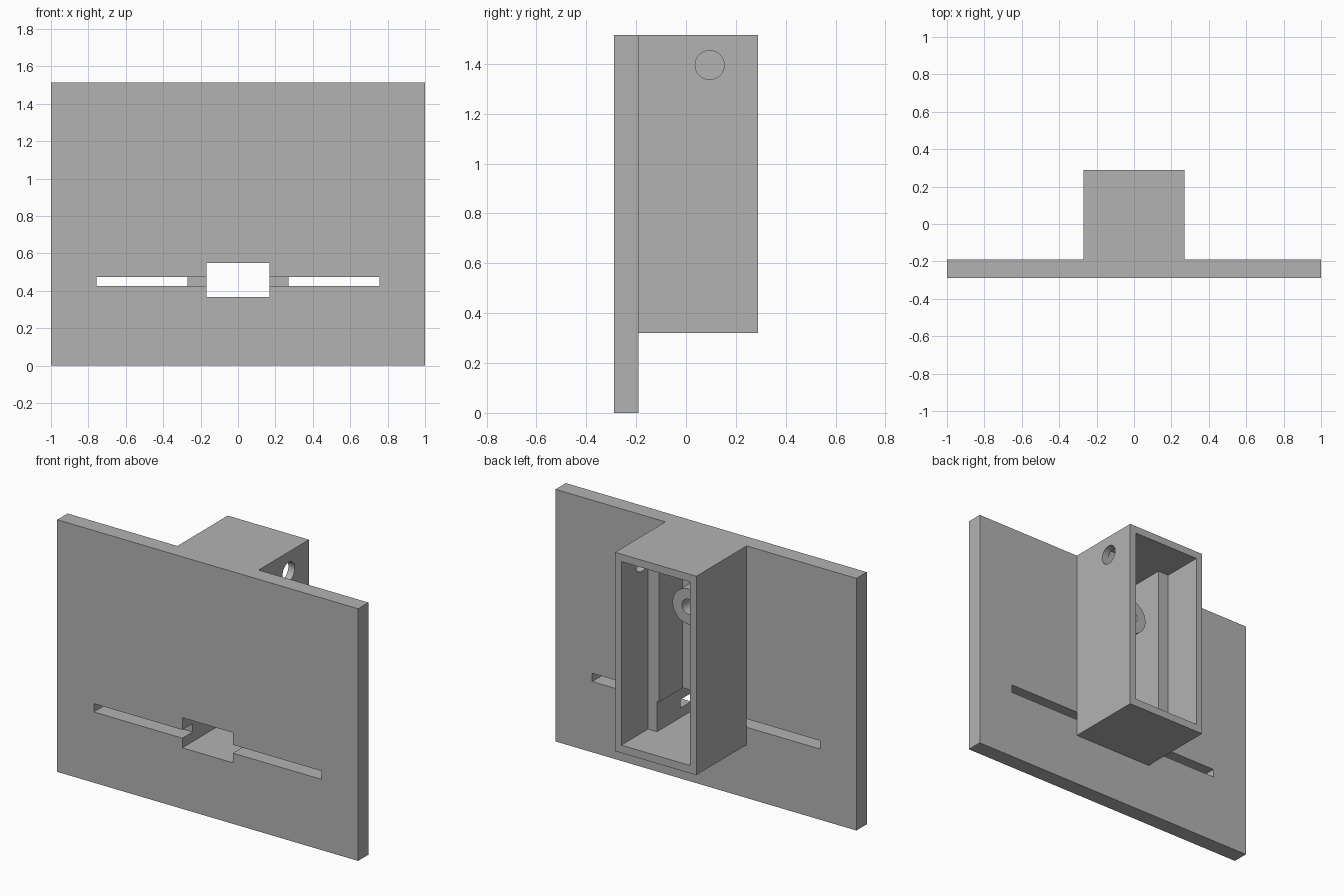
import bpy
import math

cube = bpy.data.objects.get("Cube")
if cube:
    bpy.data.objects.remove(cube, do_unlink=True)

grey = bpy.data.materials.new("plain grey")
grey.use_nodes = True
COLOUR = (0.45, 0.45, 0.45, 1)
grey.diffuse_color = COLOUR
grey.node_tree.nodes["Principled BSDF"].inputs["Base Color"].default_value = COLOUR


def block(name, x, y, z):
    """Box from (min, max) pairs on each axis."""
    bpy.ops.mesh.primitive_cube_add(size=1, location=[sum(a) / 2 for a in (x, y, z)])
    ob = bpy.context.object
    ob.name = name
    ob.scale = [b - a for a, b in (x, y, z)]
    bpy.ops.object.transform_apply(location=True, rotation=True, scale=True)
    ob.data.materials.append(grey)
    return ob


def rod(name, radius, length, centre, turn):
    """Round bar, turned from the z axis."""
    bpy.ops.mesh.primitive_cylinder_add(vertices=48, radius=radius, depth=length,
                                        location=centre, rotation=turn)
    ob = bpy.context.object
    ob.name = name
    bpy.ops.object.transform_apply(location=True, rotation=True, scale=True)
    ob.data.materials.append(grey)
    return ob


def combine(target, tool, operation):
    """Apply a boolean and remove the tool."""
    mod = target.modifiers.new("shape", "BOOLEAN")
    mod.operation = operation
    mod.solver = "EXACT"
    mod.object = tool
    bpy.context.view_layer.objects.active = target
    bpy.ops.object.modifier_apply(modifier=mod.name)
    bpy.data.objects.remove(tool, do_unlink=True)


TOP, FLOOR, CEILING = 1.515, 0.367, 1.47
PLATE_BACK, LEDGE, BACK = -0.19, 0.035, 0.288
ALONG_Y = (math.pi / 2, 0, 0)
ALONG_X = (0, math.pi / 2, 0)

# Front plate with the housing behind it
body = block("mounting_plate_and_housing", (-1, 1), (-BACK, PLATE_BACK), (0, TOP))
combine(body, block("housing", (-0.27, 0.27), (-0.24, BACK), (0.32, TOP)), "UNION")

# Open rear cavity, and the narrower pocket between the ledges
combine(body, block("cavity", (-0.228, 0.228), (LEDGE, 0.4), (FLOOR, CEILING)), "DIFFERENCE")
combine(body, block("pocket", (-0.155, 0.155), (PLATE_BACK, 0.1), (FLOOR, CEILING)), "DIFFERENCE")

# Front window and the long slot through the plate
combine(body, block("window", (-0.168, 0.168), (-0.4, 0.1), (FLOOR, 0.548)), "DIFFERENCE")
combine(body, block("slot", (-0.757, 0.757), (-0.4, PLATE_BACK), (0.425, 0.475)), "DIFFERENCE")

# Cable hole in one side wall
combine(body, rod("cable_hole", 0.058, 0.2, (0.27, 0.095, 1.395), ALONG_X), "DIFFERENCE")

# Hollow boss standing on the plate inside the pocket
combine(body, rod("boss", 0.107, 0.215, (0, -0.1325, 1.14), ALONG_Y), "UNION")
combine(body, rod("boss_bore", 0.045, 0.29, (0, -0.045, 1.14), ALONG_Y), "DIFFERENCE")

# Smooth round walls, sharp corners
bpy.ops.object.select_all(action="DESELECT")
body.select_set(True)
bpy.context.view_layer.objects.active = body
bpy.ops.object.shade_smooth_by_angle(angle=math.radians(30))
